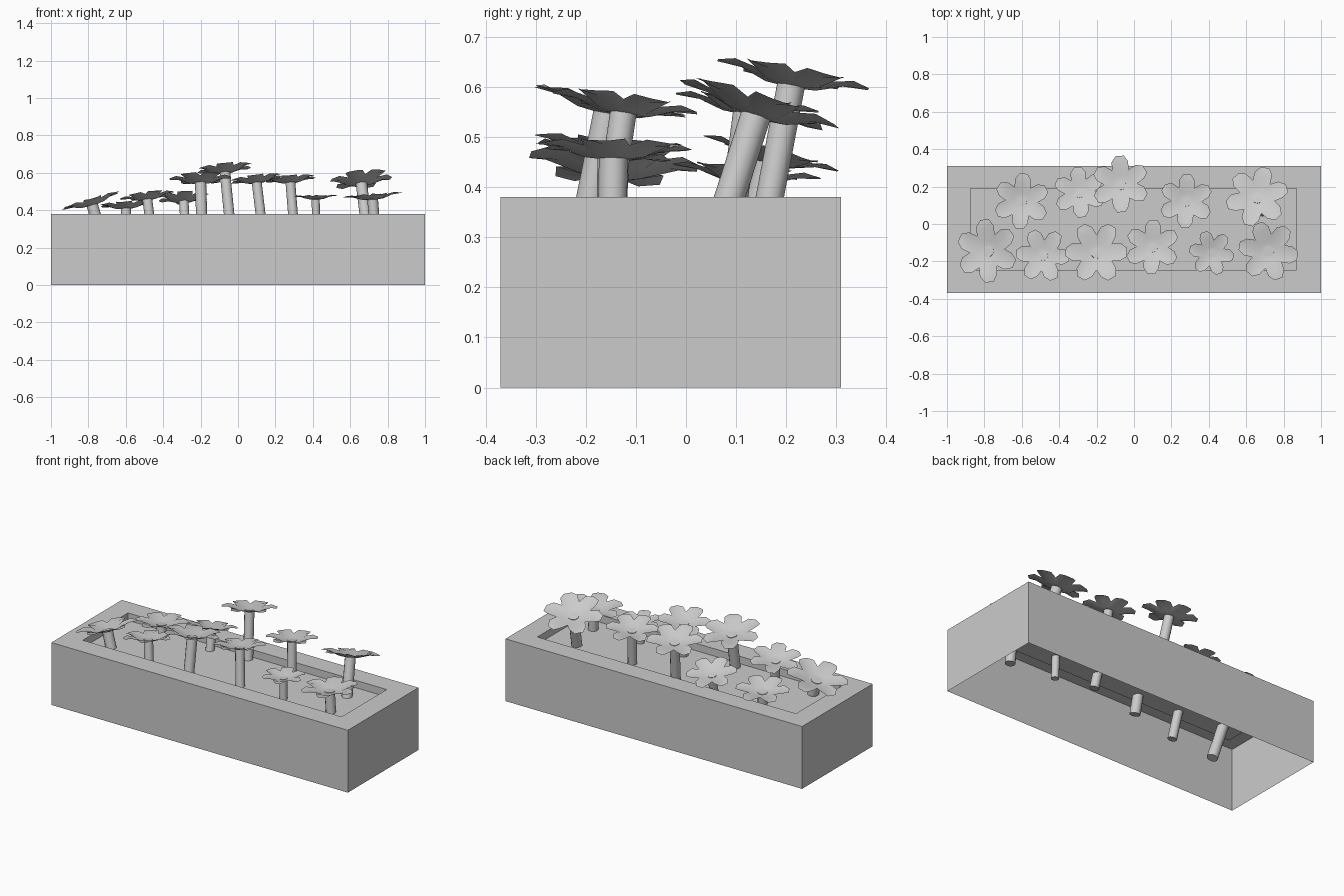
import bpy, bmesh
from math import cos, sin, radians
from mathutils import Vector, Matrix

if "Cube" in bpy.data.objects:
    bpy.data.objects.remove(bpy.data.objects["Cube"])


def make_object(name, bm, matrix=None, smooth=False):
    bmesh.ops.recalc_face_normals(bm, faces=bm.faces)
    mesh = bpy.data.meshes.new(name)
    bm.to_mesh(mesh)
    bm.free()
    if smooth:
        for p in mesh.polygons:
            p.use_smooth = True
        mesh.set_sharp_from_angle(angle=radians(40))
    ob = bpy.data.objects.new(name, mesh)
    bpy.context.collection.objects.link(ob)
    if matrix:
        ob.matrix_world = matrix
    return ob


def rect(bm, x0, x1, y0, y1, z):
    return [bm.verts.new(p) for p in ((x0, y0, z), (x1, y0, z), (x1, y1, z), (x0, y1, z))]


# planter box: outer walls, flat rim, sunken inner walls, open underneath
bm = bmesh.new()
inner = (-0.875, 0.87, -0.245, 0.19)
rings = [rect(bm, -1, 1, -0.37, 0.31, 0),
         rect(bm, -1, 1, -0.37, 0.31, 0.38),
         rect(bm, *inner, 0.38),
         rect(bm, *inner, 0.335)]
for a, b in zip(rings, rings[1:]):
    for i in range(4):
        j = (i + 1) % 4
        bm.faces.new((a[i], a[j], b[j], b[i]))
make_object("planter_box", bm)

# soil surface
bm = bmesh.new()
bm.faces.new(rect(bm, *inner, 0.335))
make_object("soil", bm)


def petals_mesh(R):
    """Six rounded petals rising from a sunken hexagonal centre."""
    bm = bmesh.new()

    def vert(deg, r, z):
        t = radians(deg)
        return bm.verts.new((R * r * cos(t), R * r * sin(t), R * z))

    hexagon = [vert(60 * k - 30, 0.38, 0) for k in range(6)]
    valley = [vert(60 * k - 30, 0.58, 0.11) for k in range(6)]
    mid = bm.verts.new((0, 0, -0.04 * R))
    for k in range(6):
        n = (k + 1) % 6
        a = 60 * k
        crease = vert(a, 0.66, 0.10)
        side0, side1 = vert(a - 20, 0.83, 0.17), vert(a + 20, 0.83, 0.17)
        tip0, tip1 = vert(a - 8, 1.0, 0.13), vert(a + 8, 1.0, 0.13)
        bm.faces.new((mid, hexagon[k], hexagon[n]))
        bm.faces.new((hexagon[k], crease, hexagon[n]))
        bm.faces.new((hexagon[k], valley[k], side0, crease))
        bm.faces.new((hexagon[n], crease, side1, valley[n]))
        bm.faces.new((crease, side0, tip0))
        bm.faces.new((crease, tip0, tip1))
        bm.faces.new((crease, tip1, side1))
    return bm


def flower(i, x, y, z, R, nx, ny, spin, base):
    normal = Vector((nx, ny, 1)).normalized()
    lean = Vector((0, 0, 1)).rotation_difference(normal).to_matrix().to_4x4()
    place = Matrix.Translation((x, y, z)) @ lean
    make_object(f"flower_head_{i}", petals_mesh(R),
                place @ Matrix.Rotation(radians(spin), 4, 'Z'), smooth=True)
    # stem runs back along the flower axis, through the soil
    length = (z - base) / normal.z
    bm = bmesh.new()
    bmesh.ops.create_cone(bm, cap_ends=True, segments=12, radius1=0.18 * R, radius2=0.18 * R,
                          depth=length, matrix=Matrix.Translation((0, 0, -length / 2)))
    make_object(f"flower_stem_{i}", bm, place, smooth=True)


# x, y, stem top, radius, lean x, lean y, spin, stem bottom
flowers = [
    # front row
    (-0.78, -0.145, 0.430, 0.170, -0.30, 0.06, 35, 0.12),
    (-0.485, -0.17, 0.460, 0.145, -0.13, 0.15, -5, 0.17),
    (-0.20, -0.155, 0.550, 0.166, -0.03, 0.20, 0, 0.23),
    (0.10, -0.125, 0.550, 0.147, -0.12, 0.15, 28, 0.25),
    (0.415, -0.155, 0.460, 0.120, -0.02, 0.02, -10, 0.20),
    (0.72, -0.145, 0.460, 0.160, -0.08, 0.02, -10, 0.17),
    # back row
    (-0.60, 0.12, 0.412, 0.150, -0.06, 0.10, 26, 0.20),
    (-0.29, 0.165, 0.450, 0.140, -0.06, 0.26, 35, 0.20),
    (-0.07, 0.21, 0.605, 0.155, -0.10, 0.19, 32, 0.25),
    (0.28, 0.12, 0.550, 0.145, -0.08, 0.13, 28, 0.22),
    (0.66, 0.14, 0.545, 0.168, -0.12, 0.32, 15, 0.22),
]
for i, f in enumerate(flowers, 1):
    flower(i, *f)
